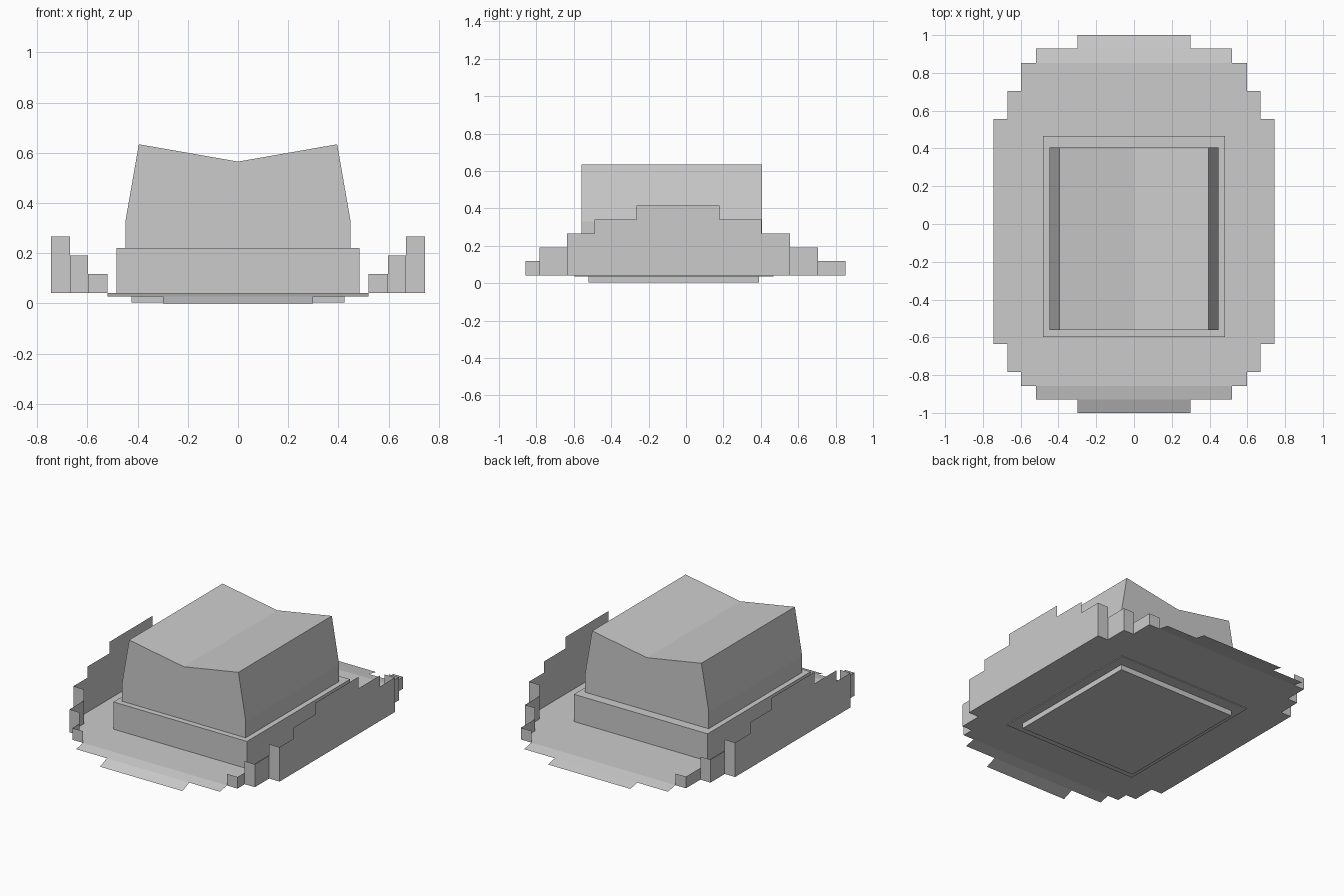
import bpy
import bmesh

if "Cube" in bpy.data.objects:
    bpy.data.objects.remove(bpy.data.objects["Cube"])

FLOOR = 0.042  # height of the deck sheet

grey = bpy.data.materials.new("stone grey")
grey.diffuse_color = (0.6, 0.6, 0.6, 1)
grey.use_nodes = True
grey.node_tree.nodes["Principled BSDF"].inputs["Base Color"].default_value = grey.diffuse_color


def make(name, polys, mirror=False, solid=False):
    """Object from a list of polygons, optionally mirrored across x."""
    bm = bmesh.new()
    for poly in polys:
        bm.faces.new([bm.verts.new(p) for p in poly])
    bmesh.ops.remove_doubles(bm, verts=bm.verts, dist=1e-4)
    if solid:
        bmesh.ops.recalc_face_normals(bm, faces=bm.faces)
    mesh = bpy.data.meshes.new(name)
    bm.to_mesh(mesh)
    bm.free()
    mesh.materials.append(grey)
    obj = bpy.data.objects.new(name, mesh)
    bpy.context.collection.objects.link(obj)
    if mirror:
        obj.modifiers.new("mirror", 'MIRROR').use_axis = (True, False, False)
    return obj


def prism(name, profile, y0, y1):
    """Closed solid from an x-z profile extruded along y."""
    front = [(x, y0, z) for x, z in profile]
    back = [(x, y1, z) for x, z in profile]
    n = len(profile)
    sides = [[front[i], front[(i + 1) % n], back[(i + 1) % n], back[i]]
             for i in range(n)]
    return make(name, [front, back] + sides, solid=True)


def box(name, half_x, y0, y1, z0, z1):
    return prism(name, [(-half_x, z0), (half_x, z0), (half_x, z1), (-half_x, z1)], y0, y1)


# Central building: sunken foot, plinth and valley-roofed hall
box("foot", 0.425, -0.52, 0.39, 0.003, FLOOR - 0.002)
box("plinth", 0.483, -0.597, 0.467, 0.037, 0.22)
prism("hall", [(-0.448, 0.22), (0.448, 0.22), (0.448, 0.33), (0.395, 0.634),
               (0, 0.565), (-0.395, 0.634), (-0.448, 0.33)], -0.56, 0.405)

# Deck: stepped plan as (half width, front y, back y), widest last
steps = [(0.52, -0.858, 0.853), (0.597, -0.858, 0.853),
         (0.67, -0.783, 0.705), (0.745, -0.635, 0.557)]
right = []
for (w, f, _), (w2, f2, _) in zip(steps, steps[1:]):
    right += [(w, f2), (w2, f2)]
for (w, _, b), (w2, _, b2) in reversed(list(zip(steps, steps[1:]))):
    right += [(w2, b2), (w, b2)]
outline = right + [(-x, y) for x, y in reversed(right)]
make("deck", [[(x, y, FLOOR) for x, y in outline]])


# Sloping aprons at both ends
def apron(name, w, y0, y1, z0, z1):
    make(name, [[(-w, y0, z0), (w, y0, z0), (w, y1, z1), (-w, y1, z1)]])


apron("front_apron", 0.52, -0.929, -0.858, 0.028, FLOOR)
apron("front_lip", 0.298, -1.0, -0.929, 0.0, 0.028)
apron("back_apron", 0.52, 0.853, 0.929, FLOOR, 0.028)
apron("back_lip", 0.298, 0.929, 1.0, 0.028, 0.014)

# Thin parapet following the stepped plan, rising towards the middle
walls = []
tops = [0.118, 0.192, 0.267]
for i, top in enumerate(tops):
    w, _, _ = steps[i]
    w2, f, b = steps[i + 1]
    # end faces
    walls.append([(w, f, FLOOR), (w2, f, FLOOR), (w2, f, top), (w, f, top)])
    walls.append([(w2, b, FLOOR), (w, b, FLOOR), (w, b, top), (w2, b, top)])
    # side faces running to the next step
    if i < 2:
        _, nf, nb = steps[i + 2]
        for a, c in ((f, nf), (nb, b)):
            walls.append([(w2, a, FLOOR), (w2, c, FLOOR), (w2, c, top), (w2, a, top)])
# crenellated outer side
side = [(-0.635, FLOOR), (0.557, FLOOR), (0.557, 0.267), (0.403, 0.267),
        (0.403, 0.34), (0.18, 0.34), (0.18, 0.415), (-0.265, 0.415),
        (-0.265, 0.34), (-0.49, 0.34), (-0.49, 0.267), (-0.635, 0.267)]
walls.append([(0.745, y, z) for y, z in side])
make("parapet", walls, mirror=True)
